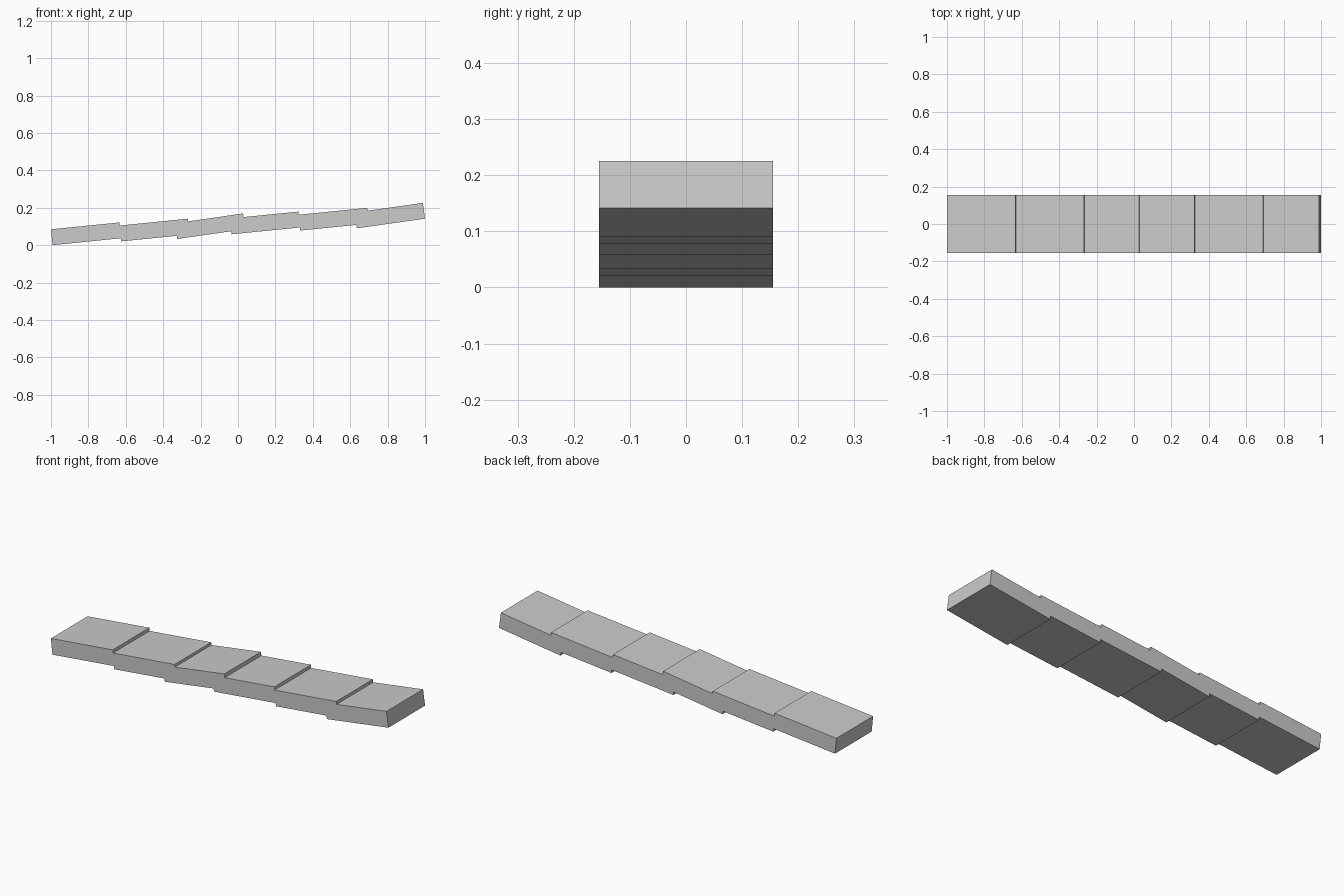
import bpy, bmesh, math
from mathutils import Vector
from mathutils.geometry import intersect_line_line_2d as _unused
from mathutils import geometry

if "Cube" in bpy.data.objects:
    bpy.data.objects.remove(bpy.data.objects["Cube"])

LENGTH, THICK, WIDTH = 0.368, 0.085, 0.31

# lower start corner (x, z) and slope angle of each overlapping plank
planks = [(-0.9915, 0.0, 0.1), (-0.625, 0.020, 0.1), (-0.325, 0.033, 0.142),
          (-0.034, 0.058, 0.1), (0.333, 0.078, 0.1), (0.6355, 0.090, 0.14)]


def corners(x, z, angle):
    along = Vector((math.cos(angle), math.sin(angle))) * LENGTH
    up = Vector((-math.sin(angle), math.cos(angle))) * THICK
    p = Vector((x, z))
    return p, p + along, p + along + up, p + up


def cross(a, b, c, d):
    # meeting point of the infinite lines ab and cd
    u, v, w = b - a, d - c, c - a
    return a + u * (w.cross(v) / u.cross(v))


# stepped side profile: bottom runs left to right, top is collected likewise
quads = [corners(*p) for p in planks]
bottom, top = [quads[0][0]], [quads[0][3]]
for q, n in zip(quads, quads[1:]):
    bottom += [cross(q[0], q[1], n[0], n[3]), n[0]]
    top += [q[2], cross(q[1], q[2], n[3], n[2])]
bottom.append(quads[-1][1])
top.append(quads[-1][2])

# stepped walkway: extrude the profile across its width
bm = bmesh.new()
verts = [bm.verts.new((p.x, -WIDTH / 2, p.y)) for p in bottom + top[::-1]]
face = bm.faces.new(verts)
ext = bmesh.ops.extrude_face_region(bm, geom=[face])
moved = [g for g in ext["geom"] if isinstance(g, bmesh.types.BMVert)]
bmesh.ops.translate(bm, vec=(0, WIDTH, 0), verts=moved)
bmesh.ops.recalc_face_normals(bm, faces=bm.faces)
mesh = bpy.data.meshes.new("overlapping_planks")
bm.to_mesh(mesh)
bm.free()
obj = bpy.data.objects.new("overlapping_planks", mesh)
bpy.context.collection.objects.link(obj)
